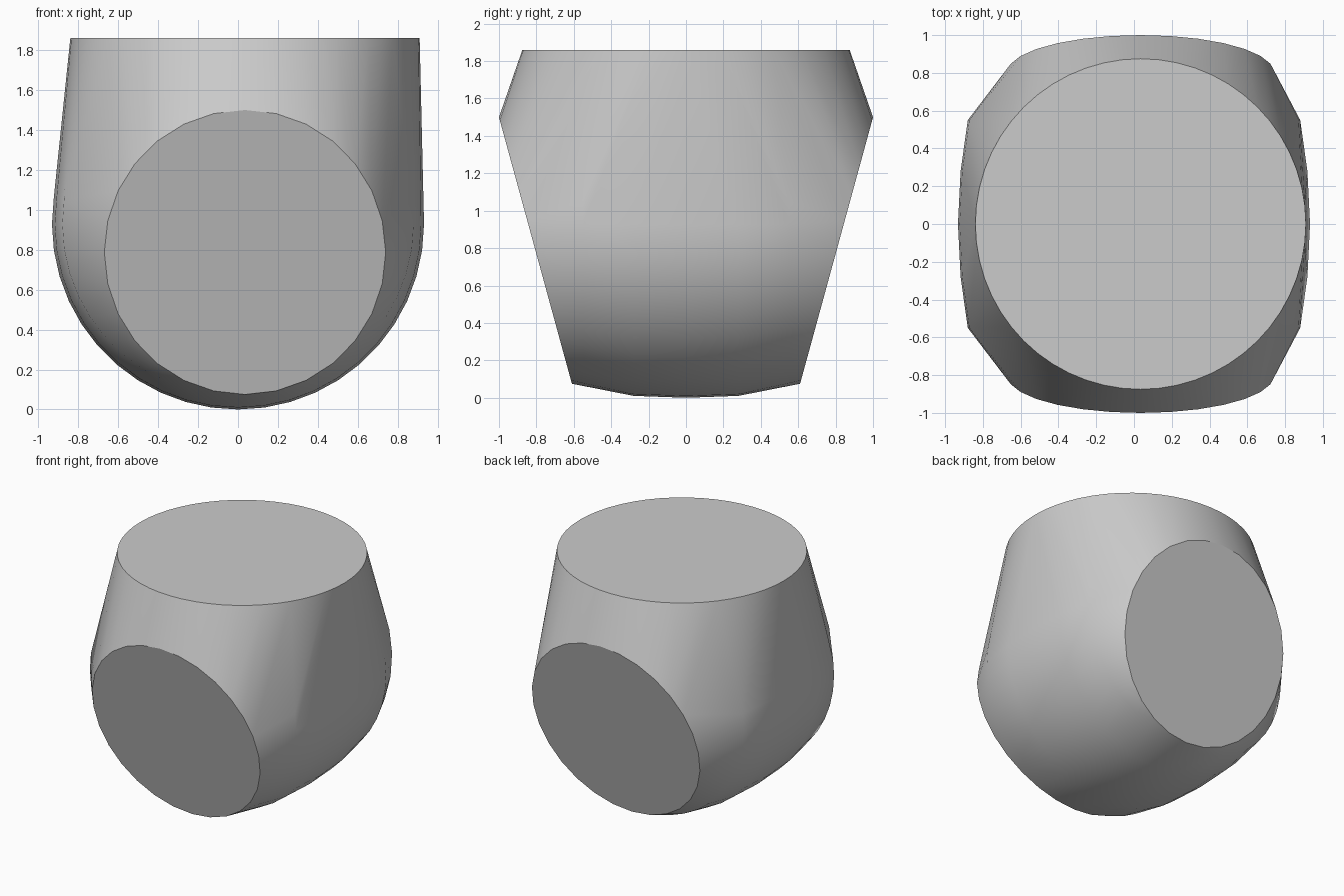
import bpy
import bmesh
from math import cos, sin, pi, radians

if "Cube" in bpy.data.objects:
    bpy.data.objects.remove(bpy.data.objects["Cube"], do_unlink=True)

CX = 0.035                      # caps sit slightly toward the left side
TOP_Z, TOP_R = 1.86, 0.875
CAP_RX, CAP_LOW, CAP_HIGH = 0.705, 0.075, 1.50
Y_LOW, Y_HIGH = 0.61, 1.0

grey = bpy.data.materials.new("light_grey")
grey.use_nodes = True
color = (0.6, 0.6, 0.6, 1)
grey.diffuse_color = color
grey.node_tree.nodes["Principled BSDF"].inputs["Base Color"].default_value = color

bm = bmesh.new()


def angles(n):
    return [2 * pi * i / n for i in range(n)]


# Flat round top
for a in angles(56):
    bm.verts.new((CX + TOP_R * cos(a), TOP_R * sin(a), TOP_Z))

# Tilted round caps, front and back
for side in (-1, 1):
    for a in angles(28):
        t = (1 + sin(a)) / 2
        bm.verts.new((CX + CAP_RX * cos(a),
                      side * (Y_LOW + (Y_HIGH - Y_LOW) * t),
                      CAP_LOW + (CAP_HIGH - CAP_LOW) * t))

# Rounded belly ribs between the two caps
for y, rx, rz in ((0, 0.932, 0.93), (0.28, 0.918, 0.92), (0.55, 0.88, 0.865)):
    for side in ((-1, 1) if y else (1,)):
        for i in range(25):
            a = pi + radians(-8) + (pi + radians(16)) * i / 24
            bm.verts.new((rx * cos(a), side * y, 0.93 + rz * sin(a)))

# Wrap everything in one convex skin
hull = bmesh.ops.convex_hull(bm, input=bm.verts)
loose = {g for g in hull["geom_interior"] + hull["geom_unused"]
         if isinstance(g, bmesh.types.BMVert)}
bmesh.ops.delete(bm, geom=list(loose), context="VERTS")
bmesh.ops.dissolve_limit(bm, angle_limit=radians(0.3),
                         verts=bm.verts, edges=bm.edges)
bmesh.ops.recalc_face_normals(bm, faces=bm.faces)

# Smooth sides, crisp rims round the three flat caps
for f in bm.faces:
    f.smooth = True
for f in sorted(bm.faces, key=lambda f: f.calc_area())[-3:]:
    f.smooth = False
    for e in f.edges:
        e.smooth = False

mesh = bpy.data.meshes.new("faceted_body")
bm.to_mesh(mesh)
bm.free()
mesh.materials.append(grey)
body = bpy.data.objects.new("faceted_body", mesh)
bpy.context.collection.objects.link(body)
